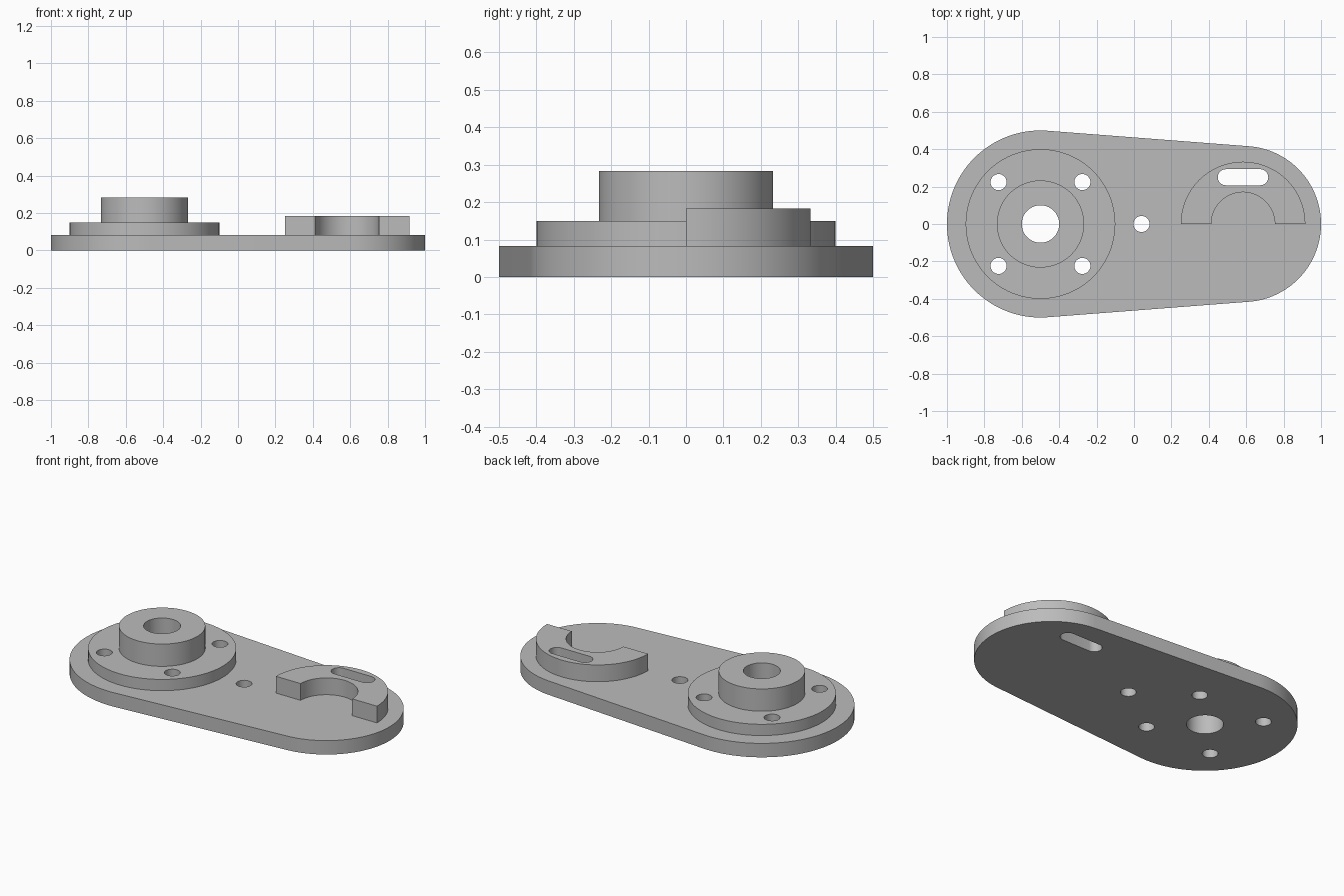
import bpy, bmesh, math
from math import pi

cube = bpy.data.objects.get("Cube")
if cube:
    bpy.data.objects.remove(cube, do_unlink=True)

grey = bpy.data.materials.new("machined grey")
grey.use_nodes = True
COLOUR = (0.5, 0.5, 0.5, 1)
grey.diffuse_color = COLOUR
grey.node_tree.nodes["Principled BSDF"].inputs["Base Color"].default_value = COLOUR

HUB_X, END_X = -0.5, 0.583
PLATE_TOP, SINK = 0.083, 0.04


def arc(cx, cy, r, start, end, steps=48):
    return [(cx + r * math.cos(start + (end - start) * i / steps),
             cy + r * math.sin(start + (end - start) * i / steps))
            for i in range(steps + 1)]


def circle(cx, cy, r, steps=96):
    return arc(cx, cy, r, 0, 2 * pi, steps)[:-1]


def extrude(name, outline, z0, z1):
    """Prism from a flat outline."""
    bm = bmesh.new()
    face = bm.faces.new([bm.verts.new((x, y, z0)) for x, y in outline])
    new = bmesh.ops.extrude_face_region(bm, geom=[face])["geom"]
    top = [v for v in new if isinstance(v, bmesh.types.BMVert)]
    bmesh.ops.translate(bm, verts=top, vec=(0, 0, z1 - z0))
    bmesh.ops.recalc_face_normals(bm, faces=bm.faces)
    mesh = bpy.data.meshes.new(name)
    bm.to_mesh(mesh)
    bm.free()
    mesh.materials.append(grey)
    obj = bpy.data.objects.new(name, mesh)
    bpy.context.collection.objects.link(obj)
    return obj


def combine(body, part, operation):
    """Join or cut a part, then discard it."""
    part.hide_render = True
    mod = body.modifiers.new(part.name, "BOOLEAN")
    mod.operation, mod.solver, mod.object = operation, "EXACT", part
    bpy.context.view_layer.objects.active = body
    bpy.ops.object.modifier_apply(modifier=mod.name)
    bpy.data.objects.remove(part, do_unlink=True)


# Tapered plate: two round ends joined by tangent sides
R_HUB, R_END = 0.5, 0.417
tangent = math.acos((R_HUB - R_END) / (END_X - HUB_X))
outline = (arc(HUB_X, 0, R_HUB, tangent, 2 * pi - tangent, 72)
           + arc(END_X, 0, R_END, -tangent, tangent, 60))
body = extrude("link_plate", outline, 0, PLATE_TOP)

# Round flange, hub and half-ring pad
combine(body, extrude("flange", circle(HUB_X, 0, 0.4), SINK, 0.15), "UNION")
combine(body, extrude("hub", circle(HUB_X, 0, 0.233), SINK, 0.283), "UNION")
half_ring = arc(END_X, 0, 0.333, 0, pi) + arc(END_X, 0, 0.17, pi, 0)
combine(body, extrude("half_ring_pad", half_ring, SINK, 0.183), "UNION")

# Through holes: bore, bolt circle, centre hole and slot
R_HOLE, BOLT = 0.043, 0.224
holes = [circle(HUB_X, 0, 0.1, 64), circle(0.04, 0, R_HOLE, 32)]
holes += [circle(HUB_X + sx * BOLT, sy * BOLT, R_HOLE, 32)
          for sx in (-1, 1) for sy in (-1, 1)]
holes.append(arc(END_X + 0.092, 0.25, R_HOLE, -pi / 2, pi / 2, 16)
             + arc(END_X - 0.092, 0.25, R_HOLE, pi / 2, 3 * pi / 2, 16))
for hole in holes:
    combine(body, extrude("hole_cutter", hole, -0.1, 0.4), "DIFFERENCE")

# Smooth round walls, crisp edges
bpy.ops.object.select_all(action="DESELECT")
body.select_set(True)
bpy.context.view_layer.objects.active = body
bpy.ops.object.shade_smooth_by_angle(angle=math.radians(30))
